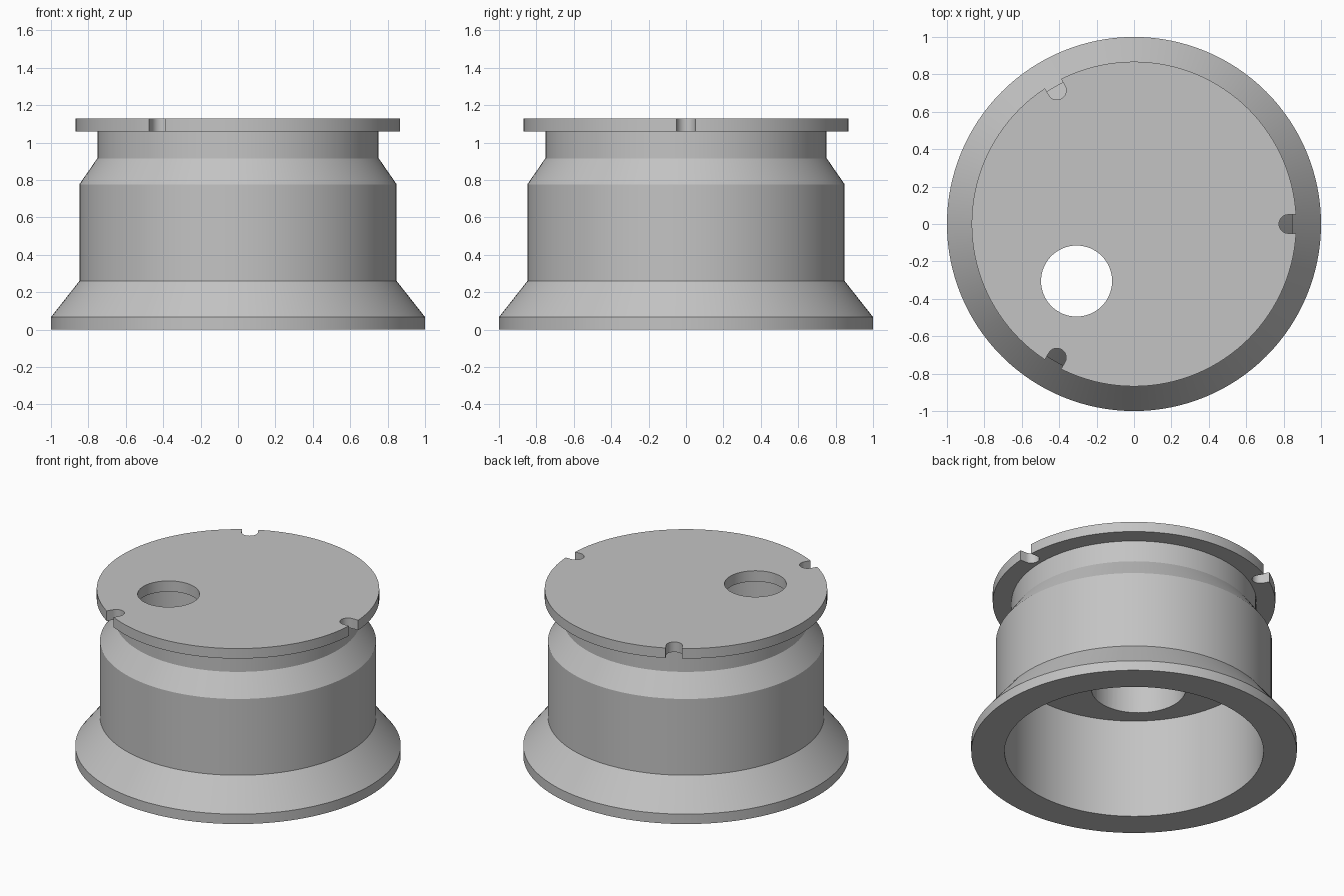
import bpy, bmesh, math
from mathutils import Matrix, Vector

cube = bpy.data.objects.get("Cube")
if cube:
    bpy.data.objects.remove(cube, do_unlink=True)

grey = bpy.data.materials.new("plain_grey")
grey.use_nodes = True
colour = (0.55, 0.55, 0.55, 1)
grey.diffuse_color = colour
grey.node_tree.nodes["Principled BSDF"].inputs["Base Color"].default_value = colour


def make_object(name, bm):
    bmesh.ops.recalc_face_normals(bm, faces=bm.faces)
    mesh = bpy.data.meshes.new(name)
    bm.to_mesh(mesh)
    bm.free()
    mesh.materials.append(grey)
    obj = bpy.data.objects.new(name, mesh)
    bpy.context.collection.objects.link(obj)
    return obj


def lathe(name, profile, steps=128):
    bm = bmesh.new()
    verts = [bm.verts.new((r, 0, z)) for r, z in profile]
    edges = [bm.edges.new(pair) for pair in zip(verts, verts[1:])]
    bmesh.ops.spin(bm, geom=verts + edges, axis=(0, 0, 1), cent=(0, 0, 0),
                   angle=math.tau, steps=steps)
    bmesh.ops.remove_doubles(bm, verts=bm.verts, dist=1e-4)
    return make_object(name, bm)


def prism(name, outline, low, high, angle=0):
    bm = bmesh.new()
    face = bm.faces.new([bm.verts.new((x, y, low)) for x, y in outline])
    new = bmesh.ops.extrude_face_region(bm, geom=[face])["geom"]
    bmesh.ops.translate(bm, vec=Vector((0, 0, high - low)),
                        verts=[v for v in new if isinstance(v, bmesh.types.BMVert)])
    bm.transform(Matrix.Rotation(angle, 4, "Z"))
    return make_object(name, bm)


def arc(cx, cy, radius, start, sweep, count):
    return [(cx + radius * math.cos(start + sweep * i / count),
             cy + radius * math.sin(start + sweep * i / count)) for i in range(count + 1)]


# Flanged body with an open bore underneath and a solid ceiling
body = lathe("flanged_body", [
    (0, 0.675), (0.795, 0.675), (0.795, 0), (1, 0), (1, 0.067), (0.848, 0.26),
    (0.848, 0.777), (0.752, 0.916), (0.752, 1.06), (0.868, 1.06), (0.868, 1.128), (0, 1.128)])

# Cutters: offset hole, wider recess under it, three rounded rim notches
cutters = [
    prism("hole_cutter", arc(-0.307, -0.305, 0.19, 0, math.tau, 64)[:-1], 0.9, 1.3),
    prism("recess_cutter", arc(-0.28, -0.29, 0.29, 0, math.tau, 64)[:-1], 0.5, 1.055)]
slot = arc(0.825, 0, 0.05, math.pi / 2, math.pi, 16) + [(0.95, -0.05), (0.95, 0.05)]
for i in range(3):
    cutters.append(prism(f"notch_cutter_{i + 1}", slot, 1.0, 1.2, i * math.tau / 3))

bpy.ops.object.select_all(action="DESELECT")
bpy.context.view_layer.objects.active = body
body.select_set(True)
for cutter in cutters:
    cutter.hide_render = True
    mod = body.modifiers.new(cutter.name, "BOOLEAN")
    mod.operation, mod.solver, mod.object = "DIFFERENCE", "EXACT", cutter
    bpy.ops.object.modifier_apply(modifier=mod.name)
    bpy.data.objects.remove(cutter, do_unlink=True)

bpy.ops.object.shade_smooth_by_angle(angle=math.radians(25))
